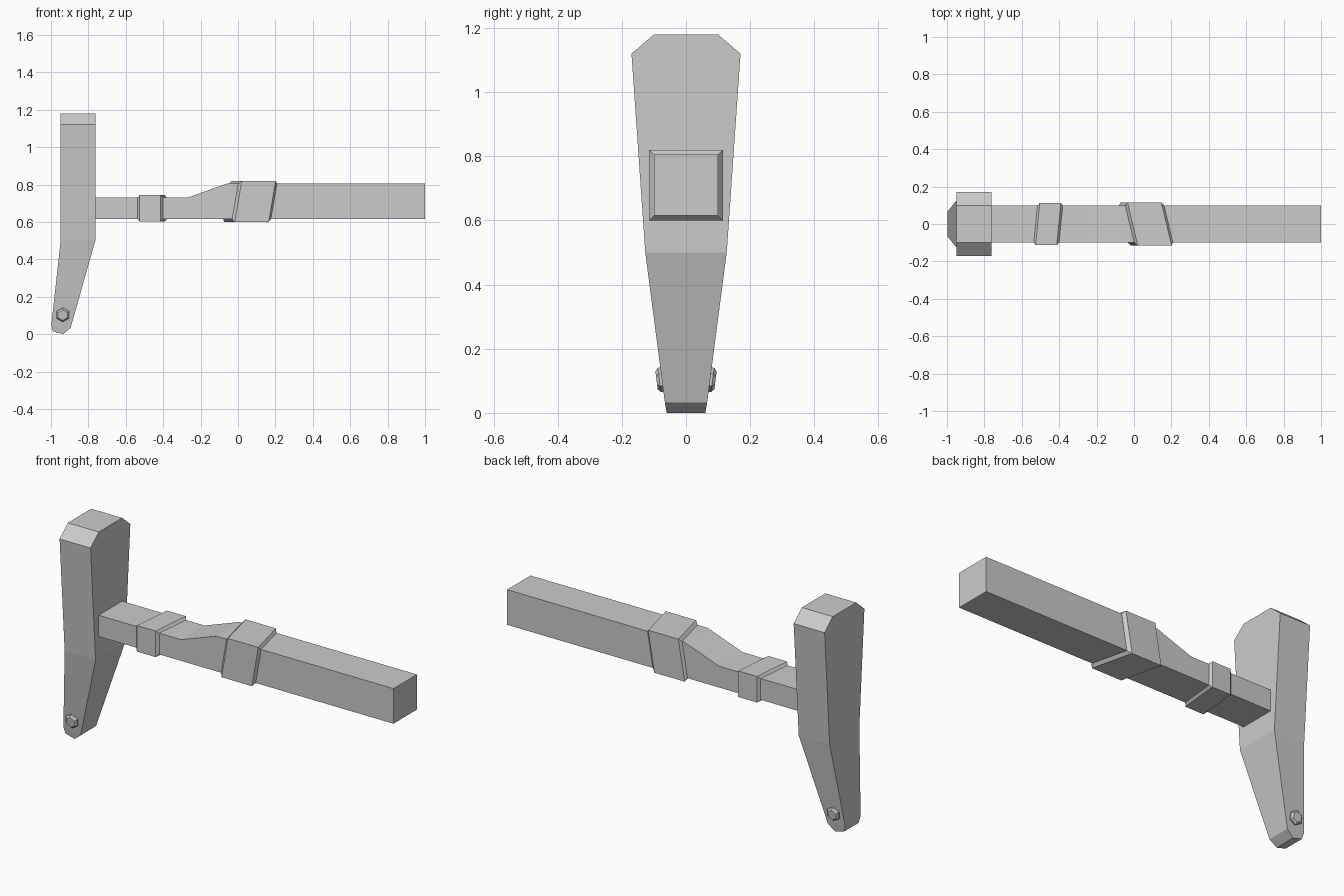
import bpy
import bmesh
import math
from mathutils import Matrix, Vector

cube = bpy.data.objects.get("Cube")
if cube:
    bpy.data.objects.remove(cube, do_unlink=True)

grey = bpy.data.materials.new("plain grey")
grey.use_nodes = True
grey.diffuse_color = (0.6, 0.6, 0.6, 1)
grey.node_tree.nodes["Principled BSDF"].inputs["Base Color"].default_value = (0.6, 0.6, 0.6, 1)


def loft(name, rings):
    """Join rings of equal point count into a closed, flat-shaded solid."""
    bm = bmesh.new()
    loops = [[bm.verts.new(p) for p in ring] for ring in rings]
    n = len(loops[0])
    for a, b in zip(loops, loops[1:]):
        for i in range(n):
            j = (i + 1) % n
            bm.faces.new((a[i], a[j], b[j], b[i]))
    bm.faces.new(loops[0])
    bm.faces.new(loops[-1])
    bmesh.ops.recalc_face_normals(bm, faces=bm.faces)
    mesh = bpy.data.meshes.new(name)
    bm.to_mesh(mesh)
    bm.free()
    mesh.materials.append(grey)
    obj = bpy.data.objects.new(name, mesh)
    bpy.context.collection.objects.link(obj)
    return obj


# Tapered post: left x, left z, right x, right z, half width
sections = [
    (-0.99, 0.015, -0.935, 0.0, 0.06),
    (-0.998, 0.05, -0.895, 0.033, 0.066),
    (-0.948, 0.5, -0.763, 0.5, 0.127),
    (-0.948, 1.12, -0.763, 1.12, 0.17),
    (-0.948, 1.18, -0.763, 1.18, 0.10),
]
loft("post", [[(xl, -w, zl), (xr, -w, zr), (xr, w, zr), (xl, w, zl)]
              for xl, zl, xr, zr, w in sections])

# Bar with a stepped top: x, top height
BAR_BOTTOM = 0.615
steps = [(-0.80, 0.73), (-0.27, 0.73), (-0.06, 0.805), (1.0, 0.805)]
loft("bar", [[(x, -0.1, BAR_BOTTOM), (x, 0.1, BAR_BOTTOM), (x, 0.1, top), (x, -0.1, top)]
             for x, top in steps])


# Slanted wraps with bevelled edges around the bar
def band(name, x0, x1, top, lean_y, lean_z, lip=0.014):
    mid = (BAR_BOTTOM + top) / 2

    def ring(x, grow):
        half_y = 0.099 + grow
        half_z = (top - BAR_BOTTOM) / 2 - 0.001 + grow
        return [(x + lean_y * sy * half_y + lean_z * sz * half_z, sy * half_y, mid + sz * half_z)
                for sy, sz in ((-1, -1), (1, -1), (1, 1), (-1, 1))]

    loft(name, [ring(x0 - lip, 0), ring(x0, lip + 0.002), ring(x1, lip + 0.002), ring(x1 + lip, 0)])


band("small_band", -0.515, -0.402, 0.73, 0.10, 0.0, lip=0.012)
band("large_band", -0.026, 0.155, 0.805, -0.24, 0.17)

# Hexagonal bolt heads lying on the sloped sides of the post
for side, label in ((-1, "front"), (1, "back")):
    normal = Vector((0, side, -0.13)).normalized()
    up = Vector((0, side * 0.13, 1)).normalized()
    across = up.cross(normal)
    place = Matrix((across, up, normal)).transposed()
    centre = Vector((-0.937, side * 0.073, 0.104))
    rings = []
    for radius, depth in ((0.038, -0.015), (0.038, 0.01), (0.028, 0.019)):
        rings.append([centre + place @ Vector((radius * math.sin(k * math.pi / 3),
                                               radius * math.cos(k * math.pi / 3), depth))
                      for k in range(6)])
    loft(label + "_bolt_head", rings)
